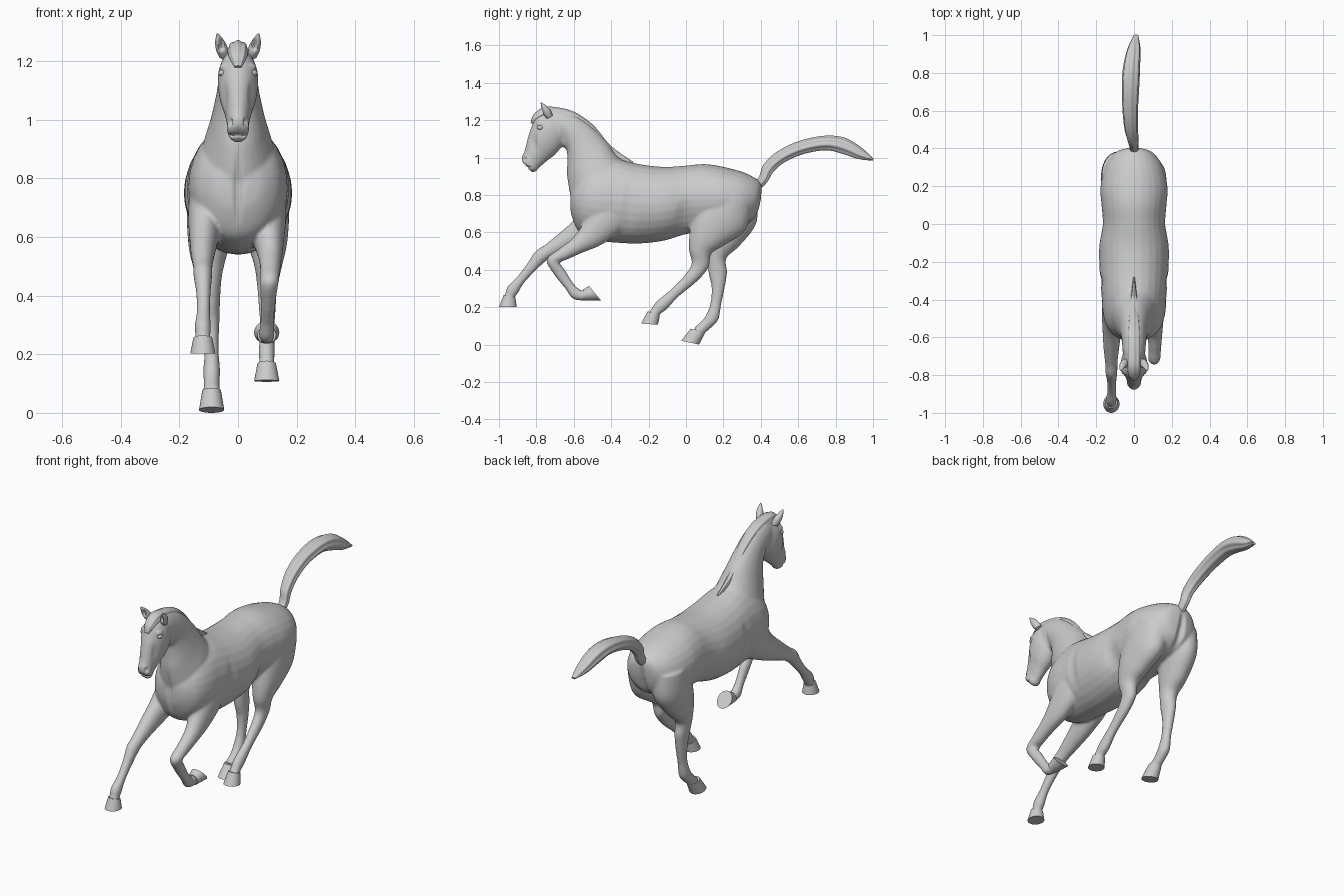
import bpy, bmesh, math
from mathutils import Vector


def path(points):
    """Centre line (x, y, z, depth radius, half width) -> edge pair sections."""
    out = []
    for i, (x, y, z, r, w) in enumerate(points):
        a, b = points[max(i - 1, 0)], points[min(i + 1, len(points) - 1)]
        t = Vector((b[1] - a[1], b[2] - a[2])).normalized()
        out.append((y - t.y * r, z + t.x * r, y + t.y * r, z - t.x * r, w, x))
    return out


def spline(keys, steps):
    """Catmull-Rom through the section tuples."""
    k = [keys[0]] + list(keys) + [keys[-1]]
    out = []
    for i in range(1, len(k) - 2):
        for s in range(steps):
            t = s / steps
            out.append([0.5 * (2 * b + (c - a) * t + (2 * a - 5 * b + 4 * c - d) * t * t
                               + (3 * b - a - 3 * c + d) * t ** 3)
                        for a, b, c, d in zip(*k[i - 1:i + 3])])
    return out + [list(keys[-1])]


def loft(bm, keys, steps=6, sides=28, ripple=0.0, lobes=8):
    """Skin oval rings; each key is (y1, z1, y2, z2, half width[, x])."""
    keys = [tuple(k) if len(k) == 6 else tuple(k) + (0.0,) for k in keys]
    rings = []
    for ya, za, yb, zb, w, x in spline(keys, steps):
        c = Vector((x, (ya + yb) / 2, (za + zb) / 2))
        u = Vector((0, (ya - yb) / 2, (za - zb) / 2))
        ring = []
        for j in range(sides):
            a = math.tau * j / sides
            f = 1 + ripple * math.cos(lobes * a)
            ring.append(bm.verts.new(c + u * math.cos(a) * f + Vector((w * math.sin(a) * f, 0, 0))))
        rings.append(ring)
    for r0, r1 in zip(rings, rings[1:]):
        for j in range(sides):
            n = (j + 1) % sides
            bm.faces.new((r0[j], r0[n], r1[n], r1[j]))
    bm.faces.new(rings[0][::-1])
    bm.faces.new(rings[-1])


def finish(bm, name):
    bmesh.ops.recalc_face_normals(bm, faces=bm.faces)
    me = bpy.data.meshes.new(name)
    bm.to_mesh(me)
    bm.free()
    ob = bpy.data.objects.new(name, me)
    bpy.context.collection.objects.link(ob)
    return ob


def part(name, keys, **kw):
    bm = bmesh.new()
    loft(bm, keys, **kw)
    return finish(bm, name)


def press(ob, centre, size, push):
    """Soft push around a point, mirrored over x."""
    for v in ob.data.vertices:
        s = -1 if v.co.x < 0 else 1
        d = [(v.co.x * s - centre[0]) / size[0], (v.co.y - centre[1]) / size[1],
             (v.co.z - centre[2]) / size[2]]
        q = sum(e * e for e in d)
        if q < 1:
            f = (1 - q) ** 2
            v.co += Vector((push[0] * s, push[1], push[2])) * f


torso = [(.405, .85, .40, .76, .03), (.385, .88, .37, .68, .10), (.31, .92, .29, .63, .155),
         (.20, .95, .18, .61, .178), (.10, .965, .10, .60, .172), (0, .957, 0, .59, .166),
         (-.12, .95, -.12, .555, .184), (-.25, .965, -.25, .54, .182), (-.37, .99, -.38, .545, .172),
         (-.46, .98, -.49, .56, .165), (-.53, .95, -.57, .60, .14), (-.59, .88, -.61, .68, .09),
         (-.615, .84, -.62, .74, .04)]
neck = [(-.28, .95, -.55, .66, .13), (-.36, 1.0, -.61, .76, .125), (-.42, 1.08, -.635, .89, .095),
        (-.50, 1.165, -.635, .98, .075), (-.58, 1.225, -.64, 1.04, .066),
        (-.67, 1.255, -.68, 1.07, .06), (-.74, 1.25, -.74, 1.10, .05)]
head = [(-.71, 1.255, -.655, 1.10, .052), (-.795, 1.225, -.66, 1.065, .069),
        (-.83, 1.155, -.70, 1.015, .064), (-.847, 1.10, -.745, .98, .049),
        (-.862, 1.04, -.785, .945, .038), (-.877, 1.005, -.803, .925, .038),
        (-.875, .975, -.825, .922, .028)]

# Legs as centre lines: shoulder or hip down to the pastern
front_reach = [(-.09, -.38, .80, .11, .07), (-.105, -.45, .69, .105, .065),
               (-.115, -.55, .61, .075, .052), (-.12, -.66, .545, .051, .041),
               (-.12, -.735, .50, .038, .033), (-.12, -.78, .47, .038, .032),
               (-.118, -.83, .41, .029, .025), (-.118, -.885, .345, .025, .023),
               (-.12, -.925, .295, .033, .028), (-.12, -.94, .265, .028, .026),
               (-.12, -.948, .24, .03, .028)]
front_bent = [(.09, -.36, .80, .11, .07), (.10, -.42, .68, .105, .065), (.105, -.50, .59, .075, .052),
              (.11, -.58, .53, .047, .04), (.11, -.655, .485, .036, .034), (.107, -.71, .445, .036, .032),
              (.103, -.675, .385, .031, .026), (.10, -.625, .315, .026, .023),
              (.098, -.59, .272, .031, .027), (.098, -.555, .262, .027, .025),
              (.098, -.53, .268, .028, .028)]
hind_near = [(.085, .25, .80, .12, .085), (.09, .19, .69, .15, .085), (.10, .115, .585, .105, .068),
             (.103, .075, .50, .062, .047), (.10, .075, .425, .047, .034), (.10, .03, .36, .036, .029),
             (.10, -.055, .28, .028, .024), (.098, -.13, .21, .034, .028),
             (.098, -.16, .18, .028, .026), (.098, -.178, .15, .03, .03)]
hind_far = [(-.085, .26, .80, .12, .085), (-.09, .25, .68, .13, .085), (-.10, .20, .565, .095, .068),
            (-.10, .165, .47, .052, .046), (-.095, .17, .385, .05, .034), (-.092, .172, .31, .036, .029),
            (-.09, .16, .22, .029, .024), (-.09, .14, .145, .035, .029),
            (-.09, .10, .10, .03, .027), (-.09, .06, .065, .03, .03)]

# Body: overlapping lofts fused by a remesh
bm = bmesh.new()
for keys in (torso, neck, head, path(front_reach), path(front_bent), path(hind_near), path(hind_far)):
    loft(bm, keys)
body = finish(bm, "body")
rm = body.modifiers.new("fuse", 'REMESH')
rm.mode = 'VOXEL'
rm.voxel_size = 0.007
sm = body.modifiers.new("soften", 'SMOOTH')
sm.factor = 0.5
sm.iterations = 8
fused = bpy.data.meshes.new_from_object(body.evaluated_get(bpy.context.evaluated_depsgraph_get()))
body.modifiers.clear()
body.data = fused
fused.name = "body"

# Nostrils, mouth, brow, cheek, then muscle hollows
press(body, (.030, -.862, .992), (.022, .013, .018), (-.012, .004, 0))
press(body, (.025, -.852, .948), (.05, .035, .010), (-.006, .010, 0))
press(body, (.055, -.785, 1.182), (.03, .03, .018), (.008, -.003, 0))
press(body, (.05, -.815, 1.08), (.03, .03, .07), (-.007, 0, 0))
press(body, (.065, -.655, 1.09), (.04, .025, .09), (-.008, 0, 0))
press(body, (.0, -.62, .76), (.02, .08, .16), (0, .012, 0))
press(body, (.17, .0, .66), (.09, .07, .14), (-.012, 0, 0))
press(body, (.15, -.30, .74), (.09, .05, .16), (-.008, 0, 0))
press(body, (.0, .40, .70), (.03, .12, .16), (0, -.02, 0))

# Hooves: coronet edge pair to sole edge pair
hooves = [("front_hoof_reaching", -.12, (-.975, .264, -.912, .25), (-1.0, .202, -.905, .202)),
          ("front_hoof_bent", .098, (-.55, .236, -.55, .294), (-.455, .236, -.518, .313)),
          ("hind_hoof_near", .098, (-.205, .178, -.14, .155), (-.24, .112, -.15, .106)),
          ("hind_hoof_far", -.09, (.025, .085, .105, .068), (-.025, .02, .07, 0.0))]
for name, x, top, sole in hooves:
    part(name, [top + (.032, x), sole + (.043, x)], steps=4)

# Mane with forelock
part("mane", [(-.28, .975, -.30, .955, .005), (-.40, 1.06, -.425, 1.02, .018),
              (-.50, 1.175, -.53, 1.115, .03), (-.60, 1.243, -.615, 1.175, .036),
              (-.70, 1.268, -.70, 1.19, .036), (-.765, 1.265, -.745, 1.205, .034),
              (-.815, 1.228, -.785, 1.195, .028), (-.83, 1.185, -.815, 1.175, .012)],
     sides=48, ripple=.05)

# Tail
part("tail", path([(0, .375, .84, .022, .022), (0, .415, .885, .026, .024), (-.005, .44, .94, .032, .028),
                   (-.015, .505, 1.0, .034, .035), (-.02, .61, 1.05, .036, .04),
                   (-.018, .74, 1.076, .038, .045), (-.012, .84, 1.062, .042, .043),
                   (0, .93, 1.02, .03, .033), (.01, 1.0, .988, .006, .012)]),
     sides=56, ripple=.06, lobes=7)

# Ears and eyes on both sides
for side, s in (("left", 1), ("right", -1)):
    ear = part("ear_" + side, path([(s * .046, -.728, 1.215, .017, .018), (s * .054, -.742, 1.24, .022, .021),
                                    (s * .062, -.758, 1.267, .016, .016), (s * .07, -.776, 1.294, .002, .003)]))
    press(ear, (.056, -.775, 1.255), (.013, .025, .03), (0, .02, 0))
    bm = bmesh.new()
    bmesh.ops.create_uvsphere(bm, u_segments=20, v_segments=12, radius=.017)
    bmesh.ops.scale(bm, vec=(.9, 1.1, .75), verts=bm.verts)
    bmesh.ops.translate(bm, vec=(s * .051, -.778, 1.16), verts=bm.verts)
    finish(bm, "eye_" + side)

# Smooth shading, sharp sole edges
bpy.ops.object.select_all(action='SELECT')
bpy.context.view_layer.objects.active = body
bpy.ops.object.shade_smooth_by_angle(angle=math.radians(50))
